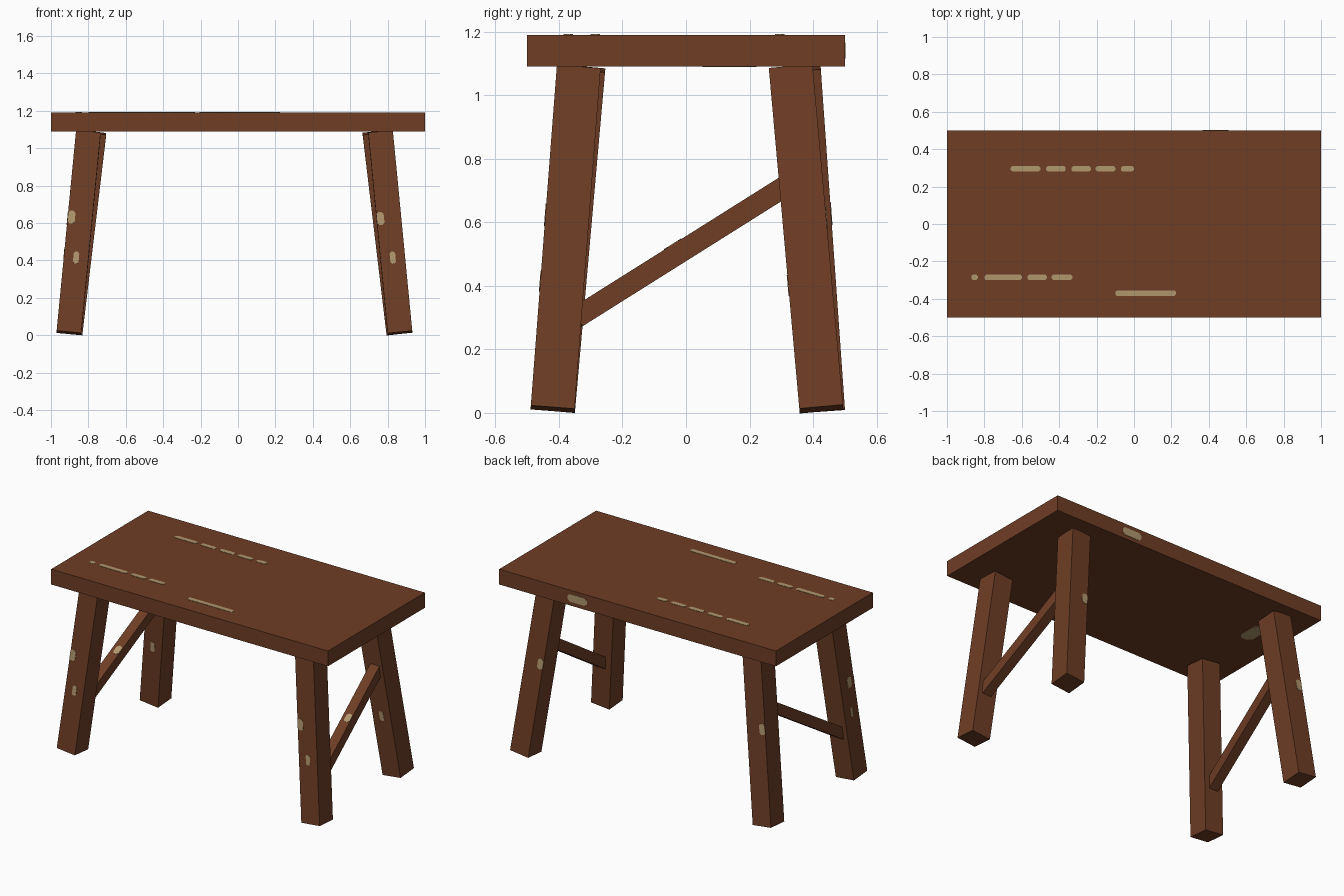
import bpy, bmesh
from mathutils import Vector, Matrix

if "Cube" in bpy.data.objects:
    bpy.data.objects.remove(bpy.data.objects["Cube"])


def material(name, rgb):
    m = bpy.data.materials.new(name)
    m.diffuse_color = (*rgb, 1.0)
    m.use_nodes = True
    m.node_tree.nodes["Principled BSDF"].inputs["Base Color"].default_value = m.diffuse_color
    return m


BROWN = material("brown_wood", (0.156, 0.047, 0.0185))
TAN = material("worn_tan", (0.44, 0.31, 0.155))


def finish(name, bm, mat, matrix=Matrix()):
    bmesh.ops.recalc_face_normals(bm, faces=bm.faces)
    bm.transform(matrix)
    me = bpy.data.meshes.new(name)
    bm.to_mesh(me)
    bm.free()
    me.materials.append(mat)
    ob = bpy.data.objects.new(name, me)
    bpy.context.collection.objects.link(ob)
    return ob


def beam(name, a, b, width, depth):
    """Rectangular bar from a to b; returns its local frame (z along the bar)."""
    a, b = Vector(a), Vector(b)
    z = (b - a).normalized()
    x = (Vector((1, 0, 0)) - z * z.x).normalized()
    y = z.cross(x)
    frame = Matrix((x, y, z)).transposed().to_4x4()
    frame.translation = a
    length = (b - a).length
    bm = bmesh.new()
    bmesh.ops.create_cube(bm, size=1)
    bmesh.ops.scale(bm, vec=(width, depth, length), verts=bm.verts)
    bmesh.ops.translate(bm, vec=(0, 0, length / 2), verts=bm.verts)
    finish(name, bm, BROWN, frame)
    return frame


def patch(name, frame, loc, normal, w, h):
    """Thin chamfered plate of worn paint, facing the given local direction."""
    n = Vector(normal)
    v = Vector((0, 1, 0)) if abs(n.z) > 0.5 else Vector((0, 0, 1))
    u = v.cross(n)
    c = 0.3 * min(w, h)
    p, q = w / 2, h / 2
    outline = [(p, q - c), (p - c, q), (c - p, q), (-p, q - c),
               (-p, c - q), (c - p, -q), (p - c, -q), (p, c - q)]
    bm = bmesh.new()
    base = [bm.verts.new(Vector(loc) + u * s + v * t - n * 0.002) for s, t in outline]
    face = bm.faces.new(base)
    ext = bmesh.ops.extrude_face_region(bm, geom=[face])
    top = [g for g in ext["geom"] if isinstance(g, bmesh.types.BMVert)]
    bmesh.ops.translate(bm, vec=n * 0.004, verts=top)
    finish(name, bm, TAN, frame)


# Table top
bm = bmesh.new()
bmesh.ops.create_cube(bm, size=1)
bmesh.ops.scale(bm, vec=(2, 1, 0.1), verts=bm.verts)
bmesh.ops.translate(bm, vec=(0, 0, 1.14), verts=bm.verts)
finish("table_top", bm, BROWN)

# Splayed legs: bottom xy, top xy
LW, LD = 0.132, 0.138
legs = {
    "front_left_leg": ((-0.904, -0.418), (-0.800, -0.323)),
    "front_right_leg": ((0.866, -0.420), (0.762, -0.338)),
    "back_left_leg": ((-0.898, 0.431), (-0.770, 0.355)),
    "back_right_leg": ((0.860, 0.426), (0.732, 0.330)),
}
for name, (lo, hi) in legs.items():
    f = beam(name, (*lo, 0.012), (*hi, 1.084), LW, LD)
    # Worn spots on the leg faces
    patch(name + "_wear_low", f, (0, -LD / 2, 0.40), (0, -1, 0), 0.03, 0.065)
    if name.startswith("front"):
        patch(name + "_wear_high", f, (-0.046, -LD / 2, 0.615), (0, -1, 0), 0.04, 0.07)
    else:
        patch(name + "_wear_back", f, (-0.045, LD / 2, 0.61), (0, 1, 0), 0.04, 0.07)
    if name == "front_left_leg":
        patch(name + "_wear_side", f, (-LW / 2, -0.02, 0.61), (-1, 0, 0), 0.04, 0.07)
        patch(name + "_wear_side_low", f, (-LW / 2, 0.0, 0.42), (-1, 0, 0), 0.02, 0.06)

# Slanted braces, low at the front and high at the back
for side, x0, x1 in (("left", -0.878, -0.818), ("right", 0.845, 0.785)):
    f = beam(side + "_brace", (x0, -0.345, 0.30), (x1, 0.315, 0.715), 0.065, 0.067)
    patch(side + "_brace_wear", f, (0.01, -0.0335, 0.38), (0, -1, 0), 0.04, 0.06)

# Worn dashes on the table top
rows = {
    0.295: [(-0.66, -0.50), (-0.47, -0.365), (-0.335, -0.23), (-0.205, -0.10), (-0.07, 0.0)],
    -0.285: [(-0.87, -0.835), (-0.80, -0.60), (-0.57, -0.465), (-0.44, -0.33)],
    -0.37: [(-0.10, 0.225)],
}
for y, dashes in rows.items():
    for a, b in dashes:
        patch("top_wear", Matrix(), ((a + b) / 2, y, 1.19), (0, 0, 1), b - a, 0.03)

# Worn spots on the back edge and underside
patch("back_edge_wear", Matrix(), (0.435, 0.5, 1.14), (0, 1, 0), 0.14, 0.05)
patch("underside_wear", Matrix(), (-0.79, 0.137, 1.09), (0, 0, -1), 0.09, 0.17)
